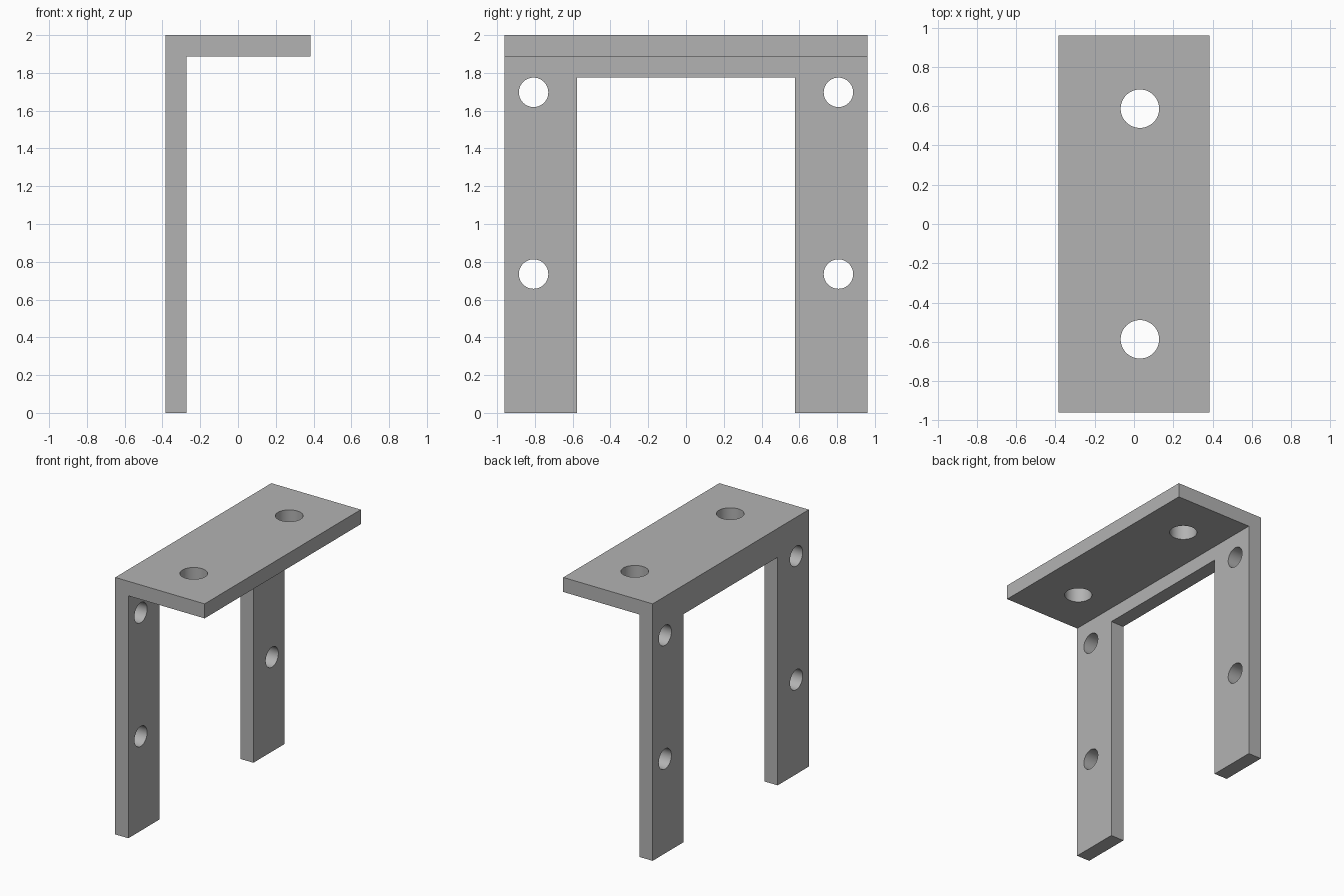
import bpy
import bmesh
from math import pi
from mathutils import Matrix, Vector

cube = bpy.data.objects.get("Cube")
if cube:
    bpy.data.objects.remove(cube, do_unlink=True)

HALF_X, HALF_Y, HEIGHT = 0.385, 0.96, 2.0
THICK = 0.113
WALL_X = -HALF_X + THICK / 2

grey = bpy.data.materials.new("plain grey")
grey.use_nodes = True
COLOUR = (0.45, 0.45, 0.45, 1)
grey.diffuse_color = COLOUR
grey.node_tree.nodes["Principled BSDF"].inputs["Base Color"].default_value = COLOUR


def finish(name, bm):
    bmesh.ops.recalc_face_normals(bm, faces=bm.faces)
    mesh = bpy.data.meshes.new(name)
    bm.to_mesh(mesh)
    bm.free()
    mesh.materials.append(grey)
    obj = bpy.data.objects.new(name, mesh)
    bpy.context.collection.objects.link(obj)
    return obj


def add_drill(bm, centre, radius, turn=Matrix()):
    bmesh.ops.create_cone(bm, cap_ends=True, segments=48, radius1=radius, radius2=radius,
                          depth=THICK * 2, matrix=Matrix.Translation(centre) @ turn)


# L-shaped section swept along the full width
inner_x, under_z = -HALF_X + THICK, HEIGHT - THICK
profile = [(-HALF_X, 0), (inner_x, 0), (inner_x, under_z),
           (HALF_X, under_z), (HALF_X, HEIGHT), (-HALF_X, HEIGHT)]
bm = bmesh.new()
section = bm.faces.new([bm.verts.new((x, -HALF_Y, z)) for x, z in profile])
swept = bmesh.ops.extrude_face_region(bm, geom=[section])["geom"]
bmesh.ops.translate(bm, vec=(0, 2 * HALF_Y, 0),
                    verts=[v for v in swept if isinstance(v, bmesh.types.BMVert)])
bracket = finish("bracket", bm)

# Opening between the two legs, and all the screw holes
bm = bmesh.new()
top, bottom = 1.775, -0.2
bmesh.ops.create_cube(bm, size=1,
                      matrix=Matrix.Translation((WALL_X, 0, (top + bottom) / 2))
                      @ Matrix.Diagonal((THICK * 2, 1.156, top - bottom, 1)))
sideways = Matrix.Rotation(pi / 2, 4, "Y")
for side in (-1, 1):
    add_drill(bm, Vector((0.03, side * 0.587, HEIGHT - THICK / 2)), 0.098)
    for z in (0.735, 1.697):
        add_drill(bm, Vector((WALL_X, side * 0.807, z)), 0.078, sideways)
cutter = finish("hole_cutter", bm)
cutter.hide_render = True

# Cut, bake the result and drop the cutter
cut = bracket.modifiers.new("holes", "BOOLEAN")
cut.operation = "DIFFERENCE"
cut.solver = "EXACT"
cut.object = cutter
bpy.ops.object.select_all(action="DESELECT")
bpy.context.view_layer.objects.active = bracket
bracket.select_set(True)
bpy.ops.object.modifier_apply(modifier=cut.name)
bpy.data.objects.remove(cutter, do_unlink=True)
bpy.ops.object.shade_smooth_by_angle(angle=pi / 6)
